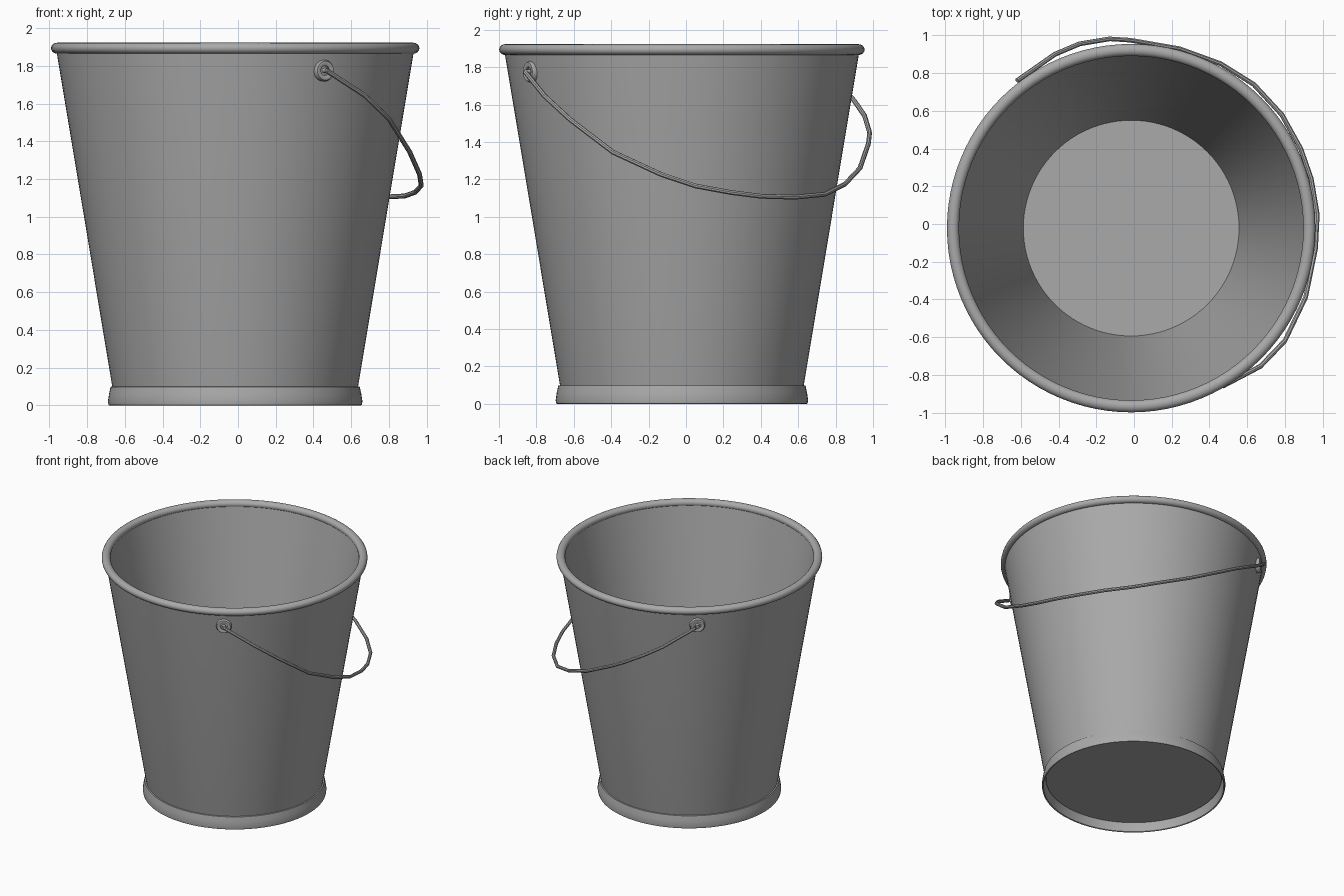
import bpy
import math
from mathutils import Matrix, Vector

if "Cube" in bpy.data.objects:
    bpy.data.objects.remove(bpy.data.objects["Cube"], do_unlink=True)

CENTRE = Vector((-0.015, -0.022, 0))

steel = bpy.data.materials.new("grey_steel")
steel.use_nodes = True
GREY = (0.4, 0.4, 0.4, 1)
steel.diffuse_color = GREY
steel.node_tree.nodes["Principled BSDF"].inputs["Base Color"].default_value = GREY


def lathe(name, profile, closed=False, steps=96, matrix=None):
    """Spin a (radius, height) profile round z; radius 0 makes a pole."""
    verts, rings, faces = [], [], []
    for r, z in profile:
        count = 1 if r == 0 else steps
        rings.append([len(verts) + i % count for i in range(steps)])
        for i in range(count):
            a = math.tau * i / steps
            verts.append((r * math.cos(a), r * math.sin(a), z))
    pairs = list(zip(rings, rings[1:])) + ([(rings[-1], rings[0])] if closed else [])
    for low, high in pairs:
        for i in range(steps):
            j = (i + 1) % steps
            quad = (low[i], low[j], high[j], high[i])
            faces.append(tuple(dict.fromkeys(quad)))
    mesh = bpy.data.meshes.new(name)
    mesh.from_pydata(verts, [], faces)
    mesh.materials.append(steel)
    obj = bpy.data.objects.new(name, mesh)
    bpy.context.collection.objects.link(obj)
    obj.matrix_world = matrix or Matrix.Translation(CENTRE)
    finish(obj)
    return obj


def finish(obj):
    bpy.ops.object.select_all(action='DESELECT')
    obj.select_set(True)
    bpy.context.view_layer.objects.active = obj
    bpy.ops.object.mode_set(mode='EDIT')
    bpy.ops.mesh.select_all(action='SELECT')
    bpy.ops.mesh.normals_make_consistent(inside=False)
    bpy.ops.object.mode_set(mode='OBJECT')
    bpy.ops.object.shade_smooth_by_angle(angle=math.radians(40))


# Tapered wall with its floor, inside and underneath
lathe("bucket_body", [(0, 0.07), (0.645, 0.07), (0.652, 0.1), (0.948, 1.88),
                      (0.918, 1.88), (0.572, 0.1), (0, 0.1)])

# Rolled rim
lathe("rim", [(0.945 + 0.032 * math.cos(math.tau * k / 16),
               1.894 + 0.029 * math.sin(math.tau * k / 16)) for k in range(16)], closed=True)

# Flared foot band, hollow below the floor
lathe("foot_band", [(0.645, 0.1), (0.661, 0.098), (0.669, 0.06), (0.675, 0.02),
                    (0.672, 0.002), (0.668, 0), (0.662, 0.004), (0.655, 0.07)], closed=True)

# Handle ears: dished washers with a centre pin, facing outward
for name, degrees in (("front_ear", -59.8), ("back_ear", 128.6)):
    a = math.radians(degrees)
    out = Vector((math.cos(a), math.sin(a), 0))
    place = CENTRE + out * 0.92 + Vector((0, 0, 1.775))
    pose = Matrix.Translation(place) @ out.to_track_quat('Z', 'Y').to_matrix().to_4x4()
    lathe(name, [(0, -0.01), (0.055, -0.01), (0.057, 0.02), (0.05, 0.034), (0.038, 0.036),
                 (0.026, 0.03), (0.024, 0.02), (0.014, 0.02), (0.012, 0.05), (0, 0.052)],
          steps=32, matrix=pose)

# Wire handle hanging round the left side
path = [(0.47, -0.86, 1.775), (0.67, -0.755, 1.645), (0.8, -0.62, 1.52),
        (0.91, -0.39, 1.345), (0.963, -0.13, 1.225), (0.972, 0.05, 1.165),
        (0.94, 0.24, 1.13), (0.884, 0.4, 1.11), (0.784, 0.58, 1.105),
        (0.636, 0.74, 1.12), (0.46, 0.85, 1.175), (0.24, 0.93, 1.26),
        (-0.02, 0.975, 1.39), (-0.13, 0.982, 1.45), (-0.29, 0.955, 1.54),
        (-0.42, 0.9, 1.62), (-0.62, 0.76, 1.775)]
curve = bpy.data.curves.new("handle", 'CURVE')
curve.dimensions = '3D'
curve.bevel_depth = 0.013
curve.bevel_resolution = 2
curve.use_fill_caps = True
spline = curve.splines.new('POLY')
spline.points.add(len(path) - 1)
for point, co in zip(spline.points, path):
    point.co = (*co, 1)
curve.materials.append(steel)
handle = bpy.data.objects.new("handle", curve)
bpy.context.collection.objects.link(handle)
bpy.ops.object.select_all(action='DESELECT')
handle.select_set(True)
bpy.context.view_layer.objects.active = handle
bpy.ops.object.convert(target='MESH')
finish(bpy.context.view_layer.objects.active)
